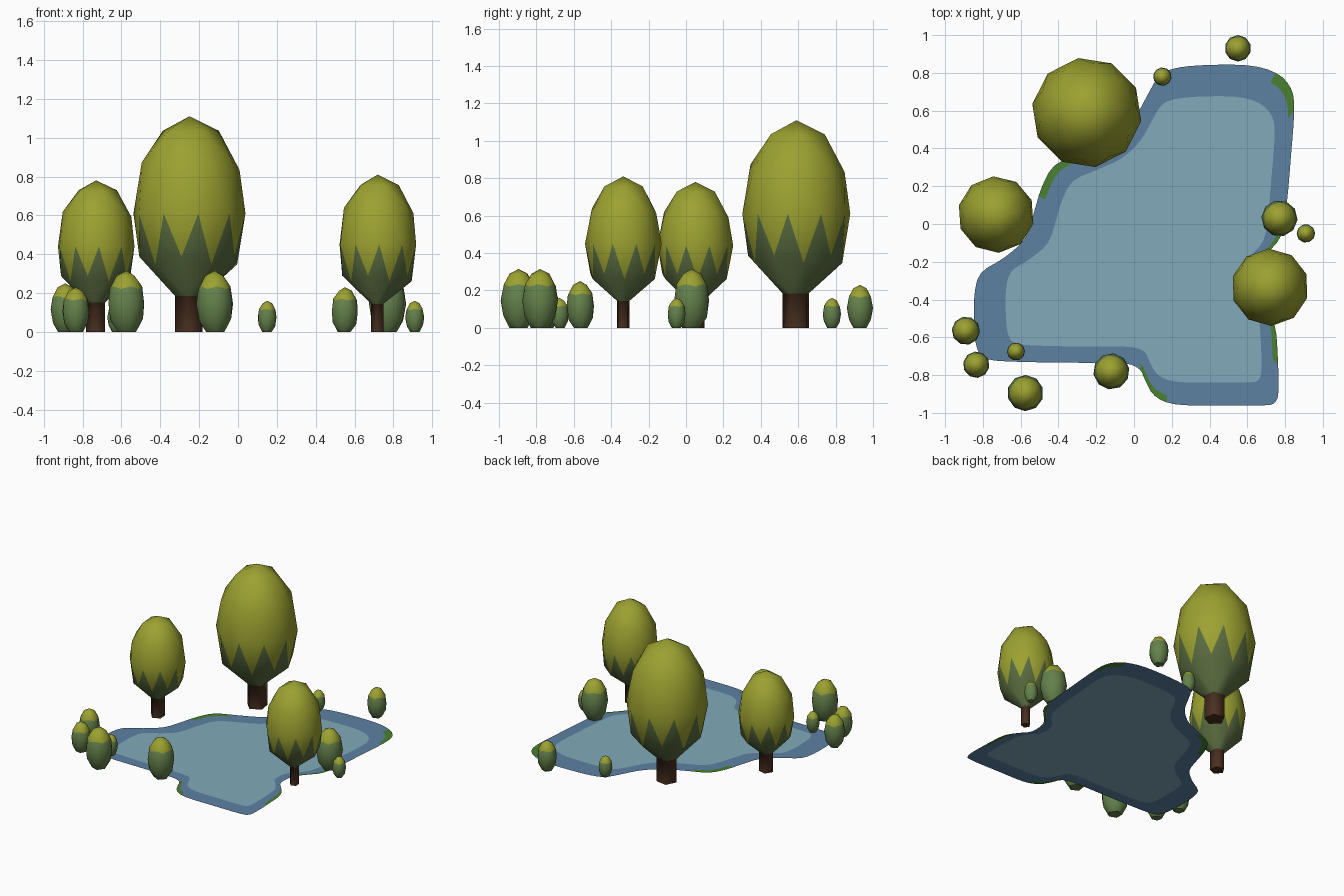
import bpy, bmesh, math
from mathutils import Vector, Matrix

if "Cube" in bpy.data.objects:
    bpy.data.objects.remove(bpy.data.objects["Cube"])


def mat(name, rgb):
    m = bpy.data.materials.new(name)
    m.diffuse_color = (*rgb, 1)
    m.use_nodes = True
    m.node_tree.nodes["Principled BSDF"].inputs["Base Color"].default_value = m.diffuse_color
    return m


LEAF = mat("leaf_top", (0.33, 0.36, 0.03))
SHADE = mat("leaf_shade", (0.10, 0.15, 0.05))
BUSH = mat("bush_green", (0.13, 0.22, 0.07))
BARK = mat("bark", (0.07, 0.03, 0.015))
WATER = mat("water", (0.22, 0.40, 0.48))
DEEP = mat("water_edge", (0.11, 0.22, 0.36))
BANK = mat("bank_green", (0.07, 0.22, 0.03))


def finish(bm, name, mats, loc=(0, 0, 0)):
    bmesh.ops.recalc_face_normals(bm, faces=bm.faces[:])
    me = bpy.data.meshes.new(name)
    bm.to_mesh(me)
    bm.free()
    for m in mats:
        me.materials.append(m)
    ob = bpy.data.objects.new(name, me)
    ob.location = loc
    bpy.context.collection.objects.link(ob)
    return ob


def crown(r, mid, half, rot):
    """Stretched low-poly ball with its lowest point removed, leaving a five-sided opening."""
    bm = bmesh.new()
    bmesh.ops.create_icosphere(bm, subdivisions=2, radius=1)
    bmesh.ops.delete(bm, geom=[min(bm.verts, key=lambda v: v.co.z)], context='VERTS')
    bmesh.ops.transform(bm, verts=bm.verts[:], matrix=Matrix.Translation((0, 0, mid))
                        @ Matrix.Rotation(math.radians(rot), 4, 'Z') @ Matrix.Diagonal((r, r, half, 1)))
    for f in bm.faces:
        f.smooth = True
    return bm, [e for e in bm.edges if e.is_boundary]


def tree(name, x, y, r, mid, half, trunk_r, rot):
    bm, rim = crown(r, mid, half, rot)
    # pinch the opening to trunk width
    for v in {v for e in rim for v in e.verts}:
        d = Vector((v.co.x, v.co.y)).normalized() * trunk_r
        v.co.x, v.co.y = d
    for f in bm.faces:
        f.material_index = 0 if f.calc_center_median().z > mid - 0.25 * half else 1
    # trunk down to the ground
    new = bmesh.ops.extrude_edge_only(bm, edges=rim)["geom"]
    for g in new:
        if isinstance(g, bmesh.types.BMVert):
            g.co.z = 0
        elif isinstance(g, bmesh.types.BMFace):
            g.material_index = 2
            g.smooth = True
    low = [e for e in bm.edges if e.is_boundary]
    for f in bmesh.ops.edgeloop_fill(bm, edges=low)["faces"]:
        f.material_index = 2
    finish(bm, name, [LEAF, SHADE, BARK], (x, y, 0))


def bush(name, x, y, r, top, rot):
    half = top / 1.851
    bm, rim = crown(r, top - half, half, rot)
    for f in bm.faces:
        f.material_index = 0 if f.calc_center_median().z > top * 0.68 else 1
    for f in bmesh.ops.edgeloop_fill(bm, edges=rim)["faces"]:
        f.material_index = 1
    finish(bm, name, [LEAF, BUSH], (x, y, 0))


# trees
tree("tree_large", -0.25, 0.59, 0.292, 0.61, 0.50, 0.075, 9)
tree("tree_left", -0.73, 0.05, 0.203, 0.44, 0.34, 0.053, 4)
tree("tree_right", 0.72, -0.335, 0.205, 0.45, 0.36, 0.034, 2)

# bushes
BUSHES = [(0.55, 0.93, .070, .23), (0.15, 0.78, .049, .16), (0.77, 0.03, .096, .315),
          (0.91, -0.05, .049, .16), (-0.12, -0.78, .096, .315), (-0.575, -0.895, .096, .315),
          (-0.835, -0.745, .070, .23), (-0.89, -0.565, .075, .25), (-0.625, -0.675, .048, .16)]
for i, b in enumerate(BUSHES):
    bush(f"bush_{i + 1}", *b, 7 * i)

# pond outline control points
PTS = [(0.20, .82), (0.35, .84), (0.60, .84), (0.75, .80), (0.83, .72), (0.848, .60),
       (0.83, .35), (0.81, .12), (0.78, -.06), (0.70, -.16), (0.64, -.24), (0.63, -.37),
       (0.69, -.45), (0.745, -.54), (0.76, -.68), (0.765, -.87), (0.75, -.94), (0.69, -.96),
       (0.45, -.96), (0.22, -.955), (0.11, -.91), (0.06, -.83), (0.03, -.77), (-.05, -.738),
       (-.25, -.735), (-.60, -.73), (-.78, -.715), (-.83, -.66), (-.845, -.55), (-.845, -.38),
       (-.81, -.26), (-.69, -.18), (-.58, -.08), (-.53, .06), (-.49, .19), (-.42, .31),
       (-.27, .38), (-.12, .45), (0.0, .56), (0.07, .68), (0.13, .78)]
CTRL = [Vector(p) for p in PTS]
n = len(CTRL)
outline = []
for i in range(n):
    a, b, c, d = (CTRL[(i + k) % n] for k in (-1, 0, 1, 2))
    for t in (0, 1 / 3, 2 / 3):
        outline.append(0.5 * (2 * b + (c - a) * t + (2 * a - 5 * b + 4 * c - d) * t * t
                              + (3 * b - a - 3 * c + d) * t ** 3))

# pond surface: rings shrinking to a centre
GREEN = [Vector(p) for p in [(-.46, .24), (.08, -.90), (.82, .75), (.76, -.12), (.74, -.57)]]
hub = Vector((0.2, -0.2))
bm = bmesh.new()
rings = [[bm.verts.new((*hub.lerp(p, s), 0)) for p in outline] for s in (1, 0.95, 0.84, 0.45)]
m = len(outline)
for k in range(3):
    for i in range(m):
        j = (i + 1) % m
        f = bm.faces.new((rings[k][i], rings[k][j], rings[k + 1][j], rings[k + 1][i]))
        f.material_index = 0 if k == 2 else 1
        if k == 0 and min((outline[i] - g).length for g in GREEN) < 0.13:
            f.material_index = 2
mid = bm.verts.new((*hub, 0))
for i in range(m):
    bm.faces.new((rings[3][i], rings[3][(i + 1) % m], mid))
pond = finish(bm, "pond", [WATER, DEEP, BANK])
if pond.data.polygons[0].normal.z < 0:
    pond.data.flip_normals()
